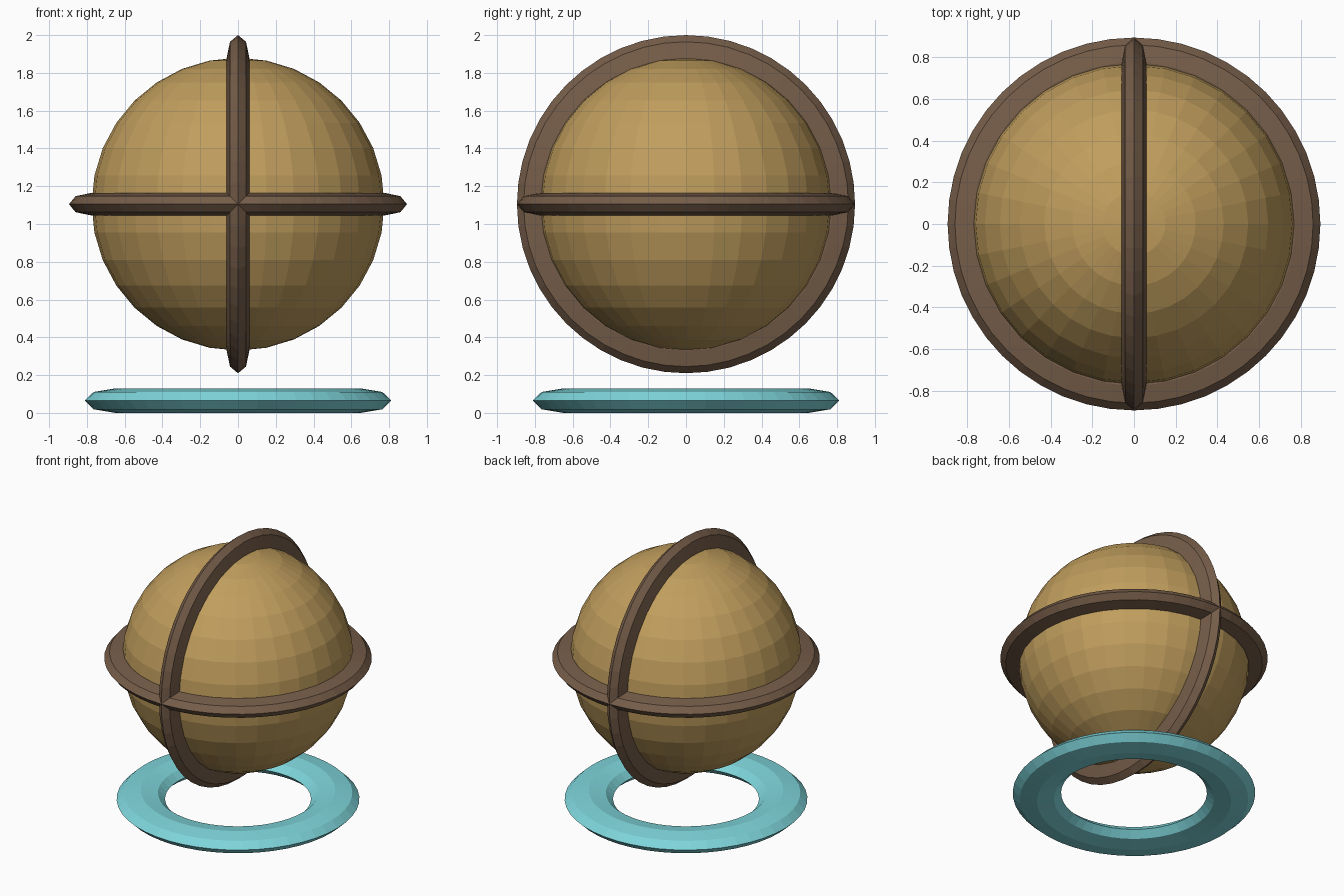
import bpy, bmesh, math
from mathutils import Matrix

if "Cube" in bpy.data.objects:
    bpy.data.objects.remove(bpy.data.objects["Cube"])


def material(name, rgb):
    m = bpy.data.materials.new(name)
    m.diffuse_color = (*rgb, 1)
    m.use_nodes = True
    m.node_tree.nodes["Principled BSDF"].inputs["Base Color"].default_value = m.diffuse_color
    return m


GOLD = material("ochre", (0.53, 0.34, 0.11))
BROWN = material("brown", (0.18, 0.11, 0.067))
AQUA = material("aqua", (0.21, 0.67, 0.71))
CENTRE = 1.105


def flat_ring(name, major, minor, squash, matrix, mat):
    """Low-poly torus with an octagonal tube flattened along its axis."""
    bpy.ops.mesh.primitive_torus_add(major_segments=48, minor_segments=8,
                                     major_radius=major, minor_radius=minor)
    ob = bpy.context.object
    ob.name = name
    ob.data.transform(matrix @ Matrix.Diagonal((1, 1, squash, 1)))
    ob.data.materials.append(mat)
    ob.data.shade_flat()
    return ob


# Faceted globe
bpy.ops.mesh.primitive_uv_sphere_add(segments=32, ring_count=16, radius=0.775,
                                     location=(0, 0, CENTRE))
globe = bpy.context.object
globe.name = "globe"
globe.data.materials.append(GOLD)

# Two crossing bands around the globe
up = Matrix.Translation((0, 0, CENTRE))
flat_ring("equator_band", 0.775, 0.12, 0.5, up, BROWN)
flat_ring("meridian_band", 0.775, 0.12, 0.5,
          up @ Matrix.Rotation(math.pi / 2, 4, 'Y'), BROWN)

# Floating base ring
flat_ring("base_ring", 0.65, 0.162, 0.4, Matrix.Translation((0, 0, 0.065)), AQUA)
